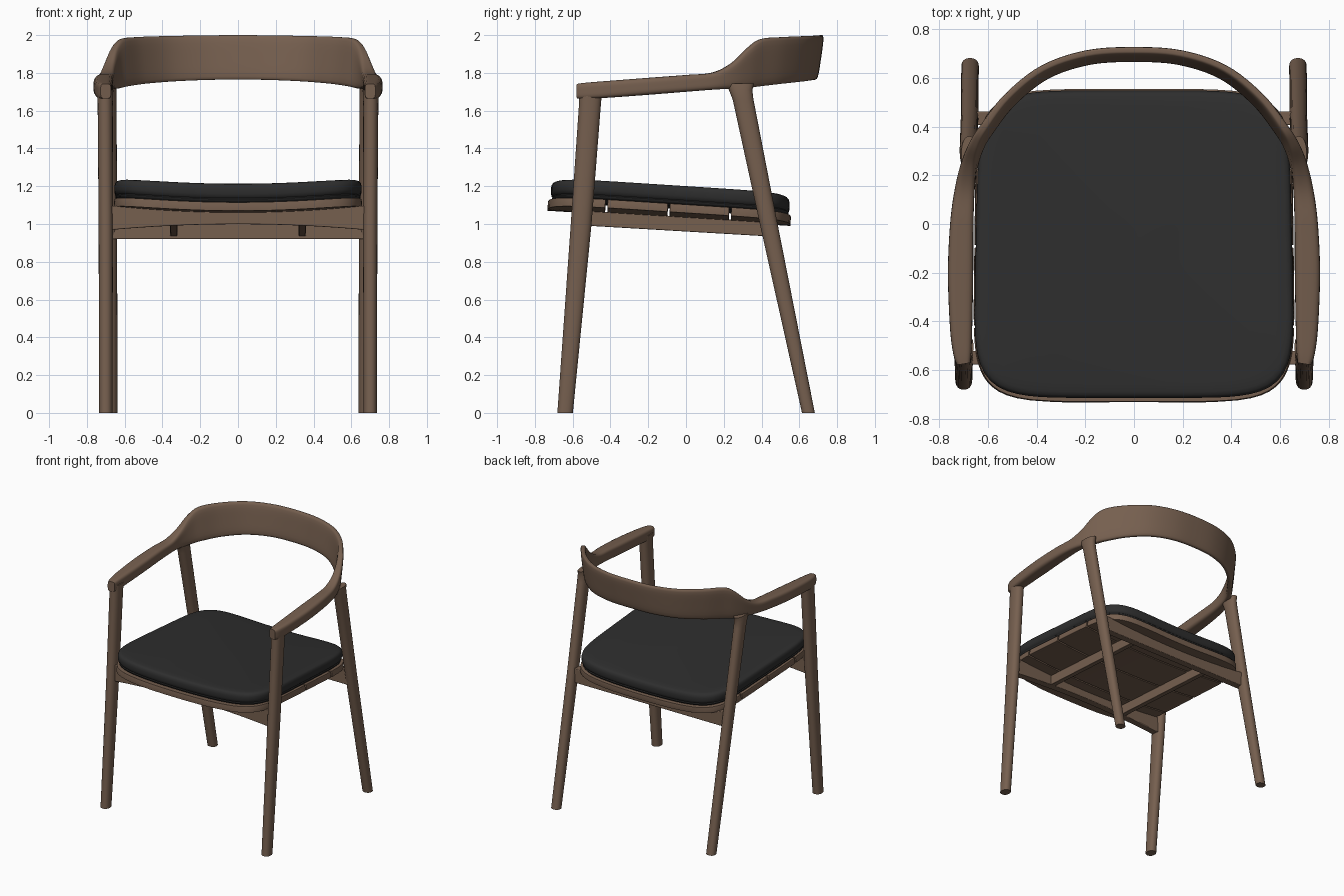
import bpy, bmesh, math
from mathutils import Vector

cube = bpy.data.objects.get("Cube")
if cube:
    bpy.data.objects.remove(cube)


def material(name, color):
    m = bpy.data.materials.new(name)
    m.use_nodes = True
    m.diffuse_color = (*color, 1)
    bsdf = next(n for n in m.node_tree.nodes if n.type == 'BSDF_PRINCIPLED')
    bsdf.inputs["Base Color"].default_value = (*color, 1)
    bsdf.inputs["Roughness"].default_value = 0.6
    return m


WOOD = material("walnut_wood", (0.18, 0.115, 0.078))
FABRIC = material("black_upholstery", (0.027, 0.027, 0.027))


def finish(bm, name, mat, angle=40):
    bmesh.ops.recalc_face_normals(bm, faces=bm.faces)
    mesh = bpy.data.meshes.new(name)
    bm.to_mesh(mesh)
    bm.free()
    mesh.materials.append(mat)
    ob = bpy.data.objects.new(name, mesh)
    bpy.context.collection.objects.link(ob)
    bpy.ops.object.select_all(action='DESELECT')
    bpy.context.view_layer.objects.active = ob
    ob.select_set(True)
    bpy.ops.object.shade_smooth_by_angle(angle=math.radians(angle))
    return ob


def bevel(ob, width):
    mod = ob.modifiers.new("soft_edges", 'BEVEL')
    mod.width = width
    mod.segments = 3
    mod.limit_method = 'ANGLE'
    mod.angle_limit = math.radians(50)


def loft(name, rings, mat, angle=40):
    """Skin a row of closed rings and cap both ends."""
    bm = bmesh.new()
    loops = [[bm.verts.new(p) for p in ring] for ring in rings]
    n = len(rings[0])
    for a, b in zip(loops, loops[1:]):
        for i in range(n):
            j = (i + 1) % n
            bm.faces.new((a[i], a[j], b[j], b[i]))
    bm.faces.new(loops[0])
    bm.faces.new(loops[-1])
    return finish(bm, name, mat, angle)


def squircle(count, power):
    """Unit rounded square, evenly spaced by angle."""
    out = []
    for i in range(count):
        c = math.cos(math.tau * i / count)
        s = math.sin(math.tau * i / count)
        r = (abs(c) ** power + abs(s) ** power) ** (-1 / power)
        out.append((c * r, s * r))
    return out


def smooth_path(keys, steps):
    """Catmull-Rom interpolation through tuples of any length."""
    out = []
    for i in range(len(keys) - 1):
        p = [Vector(keys[min(max(i + k, 0), len(keys) - 1)]) for k in (-1, 0, 1, 2)]
        for s in range(steps):
            t = s / steps
            out.append(0.5 * (2 * p[1] + (p[2] - p[0]) * t
                              + (2 * p[0] - 5 * p[1] + 4 * p[2] - p[3]) * t ** 2
                              + (3 * p[1] - p[0] - 3 * p[2] + p[3]) * t ** 3))
    out.append(Vector(keys[-1]))
    return out


# Dished, backward sloping seat surface
THICK = 0.045
def seat_z(x, y):
    return 1.15 - 0.0625 * (y + 0.73) - 0.035 * (1 - min(1, (x / 0.66) ** 2))


# Legs: elliptical rings of (x, y, z, radius x, radius y)
LEGS = {
    "front_leg": [(0.70, -0.64, 0, 0.035, 0.041), (0.70, -0.555, 1.0, 0.038, 0.055),
                  (0.703, -0.508, 1.64, 0.040, 0.058), (0.703, -0.505, 1.71, 0.043, 0.062)],
    "rear_leg": [(0.674, 0.648, 0, 0.036, 0.034), (0.676, 0.438, 1.0, 0.036, 0.047),
                 (0.680, 0.302, 1.66, 0.037, 0.055), (0.680, 0.289, 1.71, 0.036, 0.062),
                 (0.678, 0.283, 1.745, 0.032, 0.078)],
}
for name, keys in LEGS.items():
    for side, label in ((1, "left"), (-1, "right")):
        rings = [[(side * (x + rx * c), y + ry * s, z) for c, s in squircle(28, 2.3)]
                 for x, y, z, rx, ry in keys]
        loft(f"{label}_{name}", rings, WOOD)

# Arms and backrest in one sweep: (x, y, bottom, top, width, lean)
half = [
    (0.700, -0.575, 1.665, 1.742, 0.055, 0),
    (0.706, -0.53, 1.662, 1.748, 0.075, 0),
    (0.711, -0.42, 1.668, 1.757, 0.092, 0),
    (0.713, -0.2, 1.684, 1.774, 0.104, 0),
    (0.708, 0.0, 1.700, 1.789, 0.096, 0),
    (0.696, 0.14, 1.711, 1.802, 0.082, 0),
    (0.677, 0.24, 1.716, 1.852, 0.066, 0.012),
    (0.648, 0.32, 1.718, 1.930, 0.052, 0.022),
    (0.605, 0.39, 1.728, 1.979, 0.044, 0.028),
    (0.510, 0.511, 1.742, 1.990, 0.040, 0.032),
    (0.367, 0.624, 1.754, 1.995, 0.038, 0.034),
    (0.190, 0.684, 1.762, 1.998, 0.038, 0.034),
]
center = [(0, 0.697, 1.765, 2.0, 0.038, 0.034)]
mirrored = [(-k[0], *k[1:]) for k in reversed(half)]
path = smooth_path(half + center + mirrored, 6)
rings = []
for i, k in enumerate(path):
    x, y, low, high, width, lean = k
    a, b = path[max(i - 1, 0)], path[min(i + 1, len(path) - 1)]
    out = Vector((b[1] - a[1], a[0] - b[0])).normalized()   # outward in plan
    rings.append([(x + out.x * (u * width + v * lean) / 2,
                   y + out.y * (u * width + v * lean) / 2,
                   (low + high) / 2 + v * (high - low) / 2)
                  for u, v in squircle(32, 4.5)])
loft("armrests_and_backrest", rings, WOOD, 60)

# Seat slats, trimmed to a rounded outline
MID, HALF = -0.0875, 0.6425
def seat_width(y):
    t = (y - MID) / HALF
    return (0.652 - 0.008 * t) * (1 - min(abs(t), 0.9995) ** 6) ** (1 / 6)

ends = [MID - HALF, -0.42, -0.09, 0.235, MID + HALF]
for n, (start, stop) in enumerate(zip(ends, ends[1:])):
    start += 0.006 if n > 0 else 0
    stop -= 0.006 if n < 3 else 0
    bm = bmesh.new()
    rows = []
    for i in range(21):
        y = start + (stop - start) * (1 - math.cos(math.pi * i / 20)) / 2
        xs = [seat_width(y) * (j / 12 - 1) for j in range(25)]
        rows.append([bm.verts.new((x, y, seat_z(x, y))) for x in xs])
    for a, b in zip(rows, rows[1:]):
        for j in range(24):
            bm.faces.new((a[j], a[j + 1], b[j + 1], b[j]))
    slat = finish(bm, f"seat_slat_{n + 1}", WOOD)
    shell = slat.modifiers.new("thickness", 'SOLIDIFY')
    shell.thickness = THICK
    shell.offset = -1
    bevel(slat, 0.008)


# Cross rails, with tops following the dished seat
def cross_rail(name, y, depth, reach, bottom, arch):
    rings = []
    for i in range(25):
        x = reach * (i / 12 - 1)
        top = seat_z(x, y) - THICK + 0.004
        low = bottom + arch * (1 - (x / reach) ** 2)
        rings.append([(x, y - depth, low), (x, y + depth, low),
                      (x, y + depth, top), (x, y - depth, top)])
    bevel(loft(name, rings, WOOD), 0.005)

cross_rail("front_rail", -0.55, 0.028, 0.69, 0.967, 0.032)
cross_rail("rear_rail", 0.435, 0.028, 0.67, 0.92, 0)

# Runners joining the front and rear rails
for side, label in ((1, "left"), (-1, "right")):
    rings = []
    for y, low in ((-0.54, 0.992), (0.43, 0.935)):
        top = seat_z(0.34, y) - THICK + 0.004
        rings.append([(side * 0.34 + dx, y, z) for dx, z in
                      ((-0.019, low), (0.019, low), (0.019, top), (-0.019, top))])
    bevel(loft(f"{label}_runner", rings, WOOD), 0.004)

# Cushion: rings of (scale, height above seat) with a stitched groove near the base
profile = [(0.4, 0.002), (0.8, 0.002), (0.965, 0.002), (0.985, 0.008), (0.99, 0.018),
           (0.982, 0.023), (0.993, 0.029), (1.0, 0.045), (1.0, 0.07), (0.994, 0.086),
           (0.982, 0.095), (0.96, 0.1), (0.9, 0.103), (0.75, 0.107), (0.5, 0.112),
           (0.25, 0.115), (0.05, 0.116)]
rings = []
for scale, height in profile:
    ring = []
    for u, v in squircle(128, 6):
        x = u * scale * (0.65 - 0.013 * v * scale)
        y = -0.083 + v * scale * 0.632
        ring.append((x, y, seat_z(x, y) + height))
    rings.append(ring)
loft("seat_cushion", rings, FABRIC, 60)
